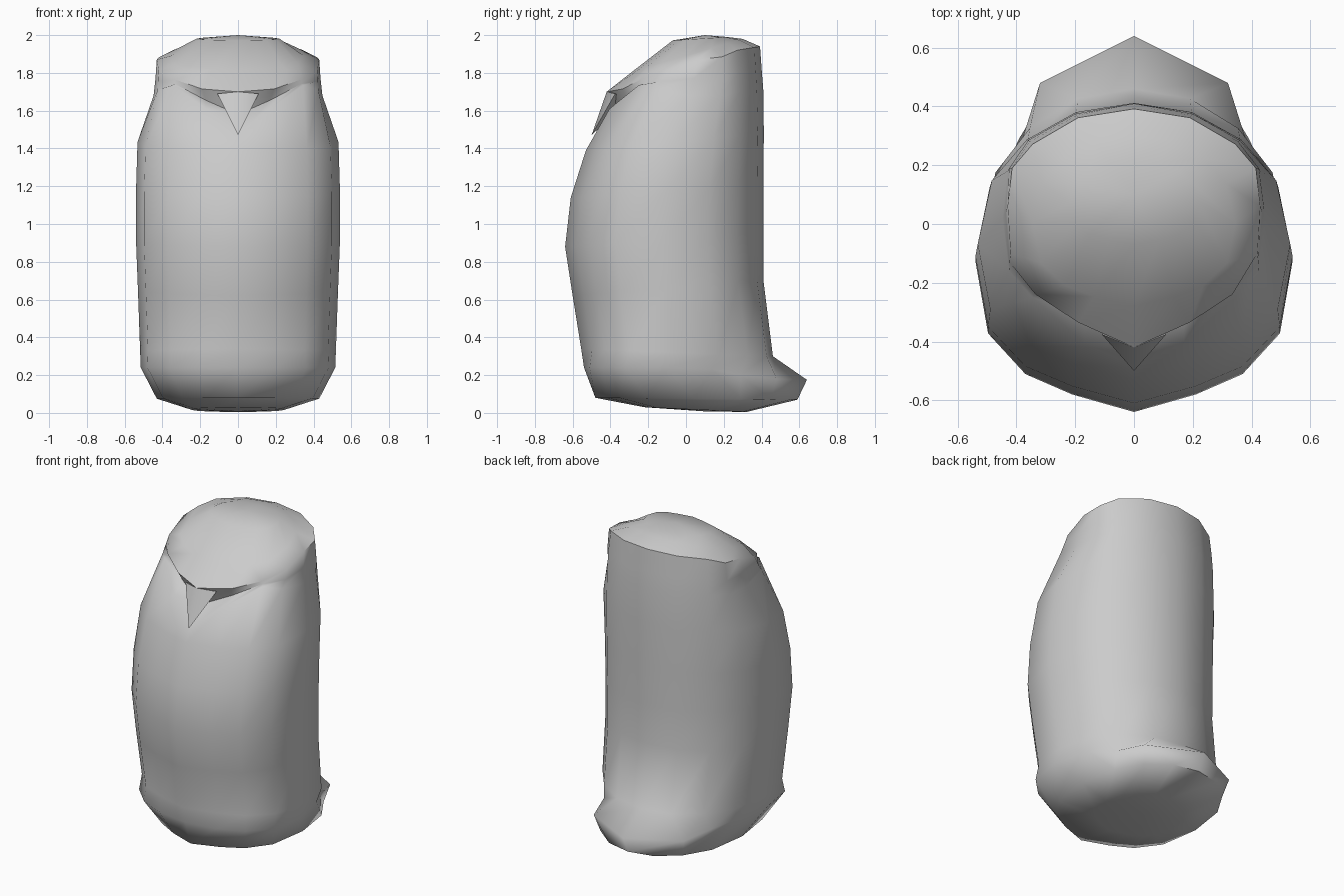
import bpy

# Half cross-section: (fraction of half width, fraction from front to back)
SHAPE = [(0, 0), (.39, .057), (.685, .123), (.92, .255), (1, .49),
         (.91, .72), (.685, .868), (.37, .967), (0, 1)]


def ring(hw, front, back, z_front, z_back):
    return [(hw * u, front + (back - front) * t, z_front + (z_back - z_front) * t)
            for u, t in SHAPE]


def make_object(name, verts, faces):
    mesh = bpy.data.meshes.new(name)
    mesh.from_pydata(verts, [], faces)
    obj = bpy.data.objects.new(name, mesh)
    bpy.context.collection.objects.link(obj)
    bpy.context.view_layer.objects.active = obj
    obj.select_set(True)
    bpy.ops.object.mode_set(mode='EDIT')
    bpy.ops.mesh.select_all(action='SELECT')
    bpy.ops.mesh.normals_make_consistent(inside=False)
    bpy.ops.object.mode_set(mode='OBJECT')
    bpy.ops.object.shade_smooth_by_angle(angle=1.05)
    obj.select_set(False)
    return obj


def loft(name, halves, bottom, top):
    # Mirror every half ring, bridge neighbours and close both ends with fans
    verts, faces = [], []
    for half in halves:
        verts += half + [(-x, y, z) for x, y, z in half[-2:0:-1]]
    n = 2 * len(halves[0]) - 2
    last = (len(halves) - 1) * n
    b = len(verts)
    verts += [bottom, top]
    for i in range(n):
        j = (i + 1) % n
        for r in range(0, last, n):
            faces.append((r + i, r + j, r + n + j, r + n + i))
        faces.append((b, j, i))
        faces.append((b + 1, last + i, last + j))
    return make_object(name, verts, faces)


# Ring that flares into the tail at the back
tail = [(0, -.54, .24), (.2, -.51, .24), (.36, -.44, .24), (.48, -.32, .24),
        (.515, -.1, .24), (.46, .14, .23), (.38, .29, .20), (.32, .48, .18), (0, .64, .175)]
# Upper edge of the chest, dipping in a V at the front
chest_edge = [(0, -.49, 1.46), (.17, -.405, 1.61), (.345, -.25, 1.735), (.425, -.16, 1.71),
              (.447, .02, 1.68), (.43, .18, 1.68), (.36, .285, 1.7), (.2, .375, 1.7), (0, .41, 1.7)]
# Sunken eye groove below the brow
groove = [(0, -.38, 1.58), (.17, -.31, 1.655), (.335, -.225, 1.742), (.424, -.13, 1.755),
          (.437, .04, 1.77), (.425, .19, 1.77), (.355, .28, 1.8), (.195, .37, 1.8), (0, .402, 1.8)]
# Brow line at the front, rim of the head at the back
brow = [(0, -.42, 1.70), (.19, -.335, 1.715), (.335, -.24, 1.765), (.42, -.10, 1.81),
        (.43, .06, 1.87), (.415, .19, 1.885), (.345, .272, 1.92), (.19, .362, 1.935), (0, .392, 1.94)]

body_rings = [
    ring(.25, -.22, .32, .03, .005),
    ring(.43, -.48, .59, .08, .07),
    tail,
    ring(.518, -.555, .46, .34, .30),
    ring(.53, -.60, .41, .62, .70),
    ring(.54, -.64, .41, .88, .95),
    ring(.54, -.61, .41, 1.14, 1.20),
    ring(.532, -.53, .412, 1.39, 1.48),
    chest_edge, groove, brow,
    ring(.345, -.28, .30, 1.81, 1.98),
    ring(.22, -.07, .22, 1.972, 1.99),
]
loft("body", body_rings, (0, .1, .008), (0, .1, 2.0))

# Beak wedge hanging from the brow into the point of the V
make_object("beak",
            [(0, -.42, 1.70), (.11, -.375, 1.69), (0, -.50, 1.47), (-.11, -.375, 1.69), (0, -.3, 1.66)],
            [(0, 2, 1), (0, 3, 2), (1, 2, 4), (2, 3, 4), (0, 1, 4), (0, 4, 3)])
